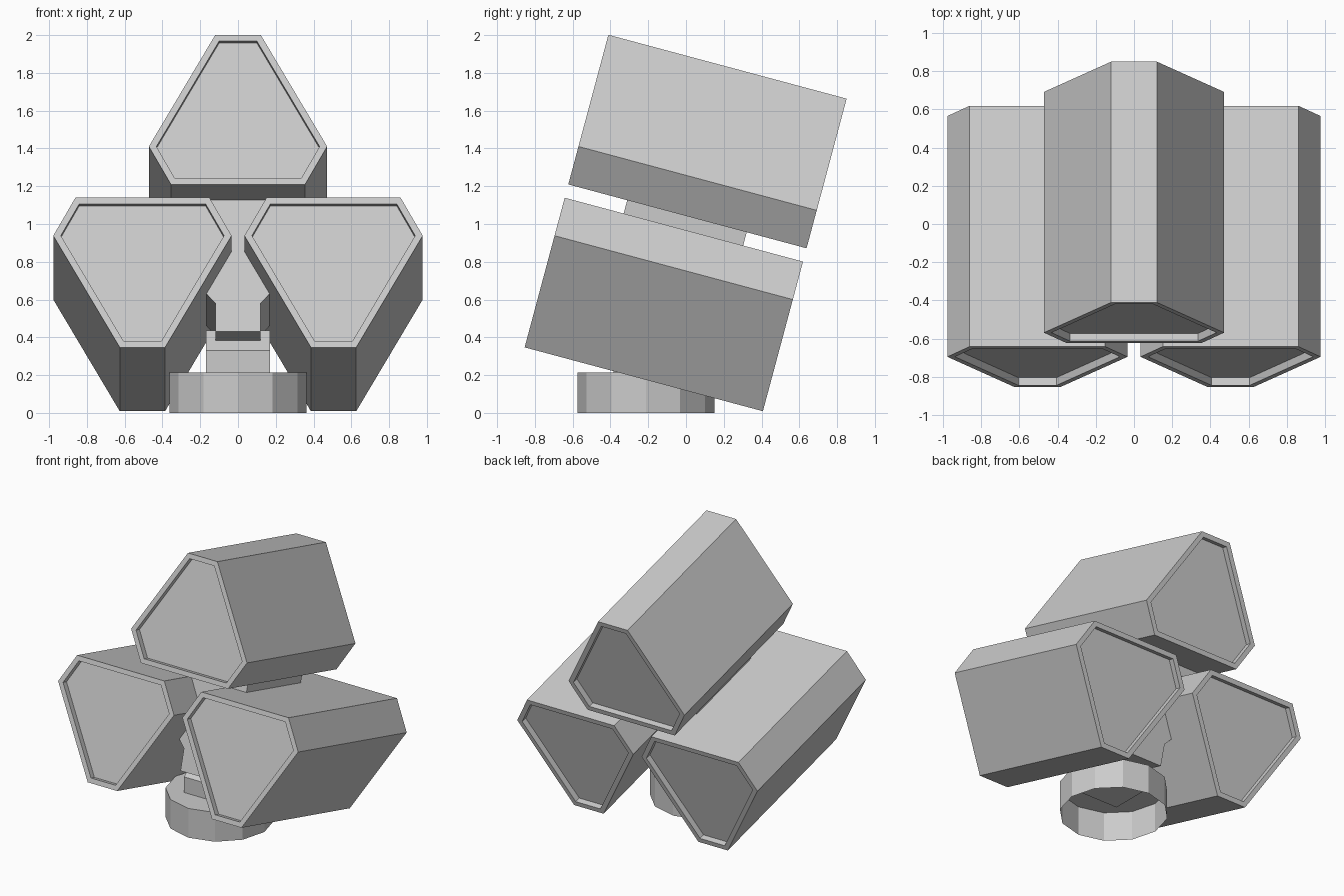
import bpy, bmesh, math
from mathutils import Matrix, Vector

if "Cube" in bpy.data.objects:
    bpy.data.objects.remove(bpy.data.objects["Cube"])

TILT = math.radians(15)
TILT_M = Matrix.Rotation(-TILT, 4, 'X')   # local y = pod axis (nose up), local z = pod up


def finish(bm, name, matrix=Matrix.Identity(4)):
    bm.transform(matrix)
    me = bpy.data.meshes.new(name)
    bm.to_mesh(me)
    bm.free()
    ob = bpy.data.objects.new(name, me)
    bpy.context.collection.objects.link(ob)
    return ob


def prism(points, direction):
    """Closed prism from 3D profile points; returns bmesh and its two end faces."""
    bm = bmesh.new()
    d = Vector(direction)
    a = [bm.verts.new(p) for p in points]
    b = [bm.verts.new(Vector(p) + d) for p in points]
    ends = [bm.faces.new(a), bm.faces.new(b[::-1])]
    n = len(points)
    for i in range(n):
        bm.faces.new((a[i], b[i], b[(i + 1) % n], a[(i + 1) % n]))
    bmesh.ops.recalc_face_normals(bm, faces=bm.faces)
    return bm, ends


def mirrored(half):
    return half + [(-x, v) for x, v in reversed(half)]


# Pods: truncated triangles with a recessed panel at both ends
W0, W1 = -0.915, 0.391
HALF = [(0.355, 0.0), (0.472, 0.208), (0.12, 0.82)]


def pod(name, cx, base_v, flip):
    s = -1 if flip else 1
    pts = [(cx + x, W0, base_v + s * v) for x, v in mirrored(HALF)]
    bm, ends = prism(pts, (0, W1 - W0, 0))
    for f in ends:
        bmesh.ops.inset_region(bm, faces=[f], thickness=0.04)
        inward = -f.normal.copy()
        rim = list(f.edges)
        res = bmesh.ops.extrude_face_region(bm, geom=[f])
        new = [g for g in res['geom'] if isinstance(g, bmesh.types.BMVert)]
        bmesh.ops.translate(bm, verts=new, vec=inward * 0.042)
        if f.is_valid:
            bmesh.ops.delete(bm, geom=[f], context='FACES_ONLY')
    bmesh.ops.recalc_face_normals(bm, faces=bm.faces)
    finish(bm, name, TILT_M)


pod("upper_pod", 0, 1.007, False)
pod("left_pod", -0.506, 0.934, True)
pod("right_pod", 0.506, 0.934, True)

# Central bracket joining the three pods
bracket = mirrored([(0.12, 0.287), (0.12, 0.442), (0.30, 0.64), (0.30, 1.05)])
bm, _ = prism([(x, -0.592, v) for x, v in bracket], (0, 0.655, 0))
finish(bm, "bracket", TILT_M)

# Neck block with chamfered top
neck = [(-0.385, 0.19), (-0.385, 0.33), (-0.27, 0.435),
        (-0.155, 0.435), (-0.04, 0.33), (-0.04, 0.19)]
bm, _ = prism([(-0.17, y, z) for y, z in neck], (0.34, 0, 0))
finish(bm, "neck", Matrix.Identity(4))

# Hollow round base, open underneath
bm = bmesh.new()
bmesh.ops.create_cone(bm, cap_ends=True, segments=12, radius1=0.363, radius2=0.363, depth=0.215)
bottom = min(bm.faces, key=lambda f: f.calc_center_median().z)
bmesh.ops.delete(bm, geom=[bottom], context='FACES_ONLY')
finish(bm, "base_ring", Matrix.Translation((0, -0.2125, 0.1075)))
